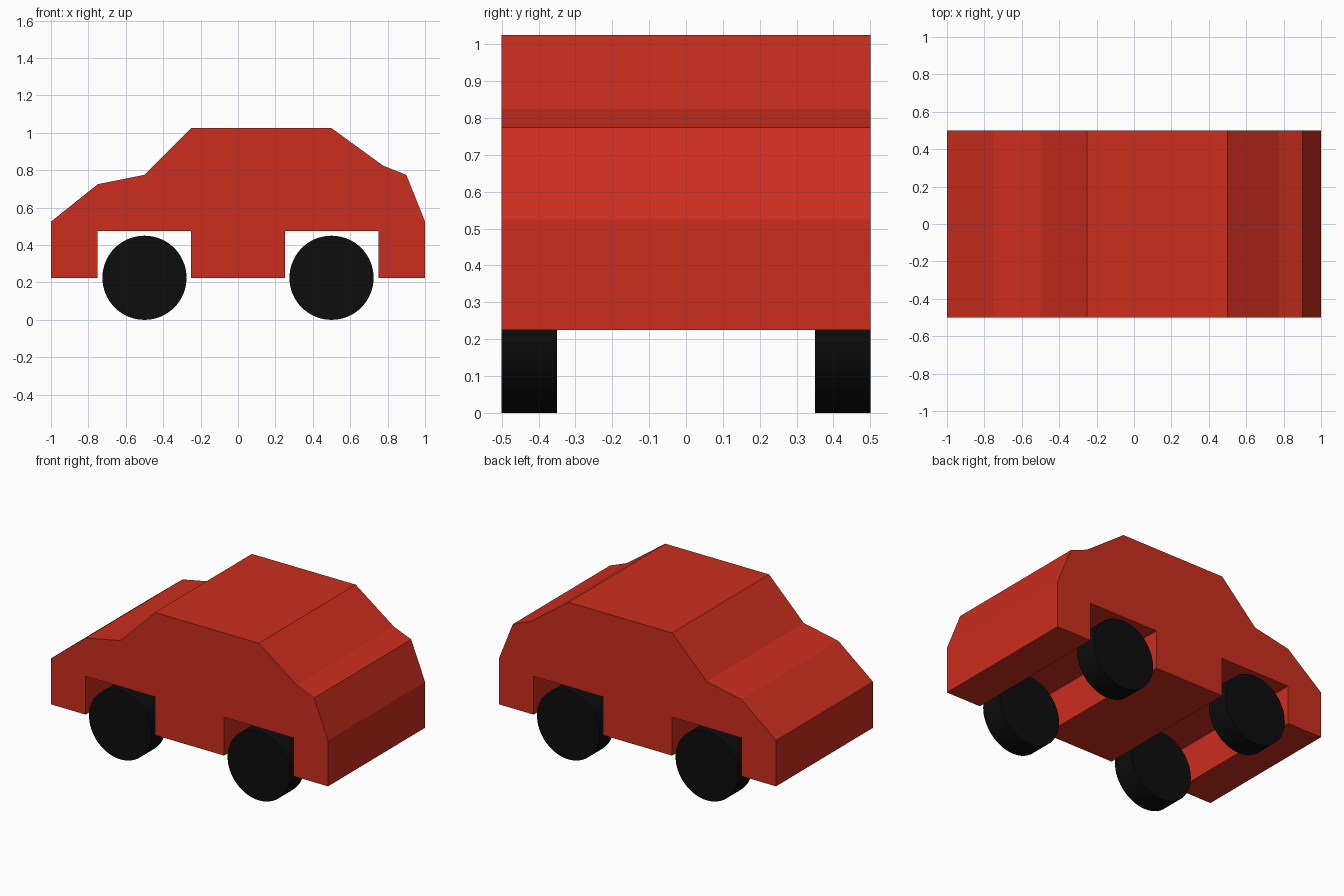
import bpy, bmesh, math

if "Cube" in bpy.data.objects:
    bpy.data.objects.remove(bpy.data.objects["Cube"])


def material(name, color):
    mat = bpy.data.materials.new(name)
    mat.diffuse_color = (*color, 1)
    mat.use_nodes = True
    mat.node_tree.nodes["Principled BSDF"].inputs["Base Color"].default_value = mat.diffuse_color
    return mat


red = material("red_paint", (0.6, 0.027, 0.013))
black = material("black_rubber", (0.004, 0.004, 0.004))

WIDTH = 1.0
WHEEL_X, WHEEL_R, WHEEL_W = 0.5, 0.225, 0.15
FLOOR, ARCH_TOP, ARCH_HALF = 0.225, 0.475, 0.25

# Body side profile (x, z): roofline from left to right
profile = [(-1, FLOOR), (-1, 0.525), (-0.75, 0.725), (-0.5, 0.775),
           (-0.25, 1.025), (0.5, 1.025), (0.775, 0.825), (0.9, 0.775),
           (1, 0.525), (1, FLOOR)]
# Underside from right to left with the two square wheel wells
for cx in (WHEEL_X, -WHEEL_X):
    profile += [(cx + ARCH_HALF, FLOOR), (cx + ARCH_HALF, ARCH_TOP),
                (cx - ARCH_HALF, ARCH_TOP), (cx - ARCH_HALF, FLOOR)]

# Body: extrude the profile across the width
bm = bmesh.new()
side = bm.faces.new([bm.verts.new((x, -WIDTH / 2, z)) for x, z in profile])
extruded = bmesh.ops.extrude_face_region(bm, geom=[side], use_keep_orig=True)
bmesh.ops.translate(bm, vec=(0, WIDTH, 0),
                    verts=[g for g in extruded["geom"] if isinstance(g, bmesh.types.BMVert)])
bmesh.ops.recalc_face_normals(bm, faces=bm.faces)
mesh = bpy.data.meshes.new("body")
bm.to_mesh(mesh)
bm.free()
mesh.materials.append(red)
body = bpy.data.objects.new("body", mesh)
bpy.context.collection.objects.link(body)

# Wheels: flush with the body sides
for x_name, sx in (("left", -1), ("right", 1)):
    for y_name, sy in (("front", -1), ("back", 1)):
        bpy.ops.mesh.primitive_cylinder_add(
            vertices=64, radius=WHEEL_R, depth=WHEEL_W,
            location=(sx * WHEEL_X, sy * (WIDTH - WHEEL_W) / 2, WHEEL_R),
            rotation=(math.pi / 2, 0, 0))
        wheel = bpy.context.object
        wheel.name = f"{y_name}_{x_name}_wheel"
        wheel.data.materials.append(black)
        bpy.ops.object.shade_smooth_by_angle(angle=math.radians(30))
